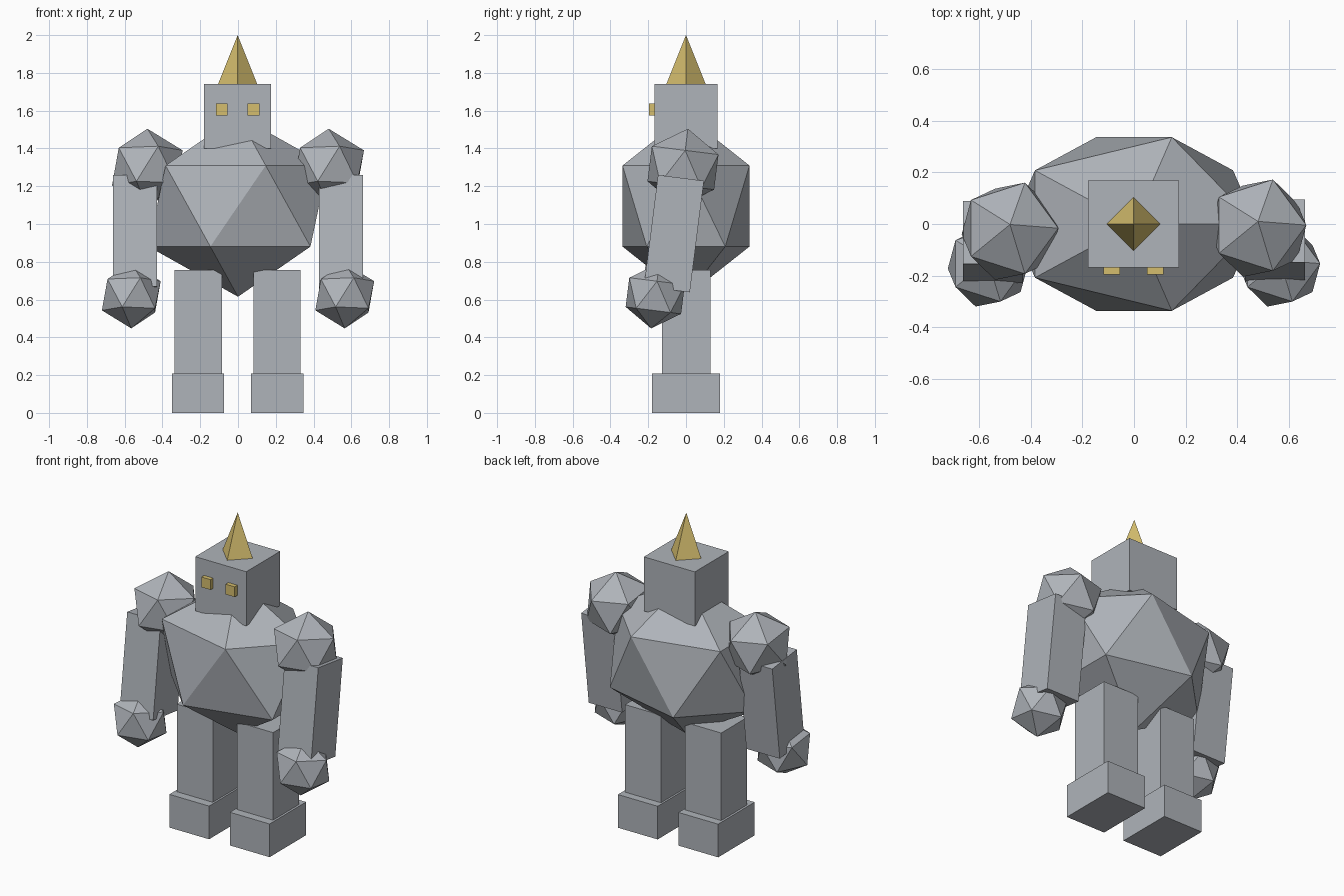
import bpy
from math import radians

cube = bpy.data.objects.get("Cube")
if cube:
    bpy.data.objects.remove(cube, do_unlink=True)


def make_material(name, rgb):
    mat = bpy.data.materials.new(name)
    mat.use_nodes = True
    mat.diffuse_color = (*rgb, 1)
    mat.node_tree.nodes["Principled BSDF"].inputs["Base Color"].default_value = (*rgb, 1)
    return mat


stone = make_material("stone grey", (0.43, 0.455, 0.49))
gold = make_material("dull gold", (0.66, 0.51, 0.155))


def finish(name, mat, scale, tilt=0):
    obj = bpy.context.object
    obj.name = name
    obj.scale = scale
    obj.rotation_euler.x = radians(tilt)
    obj.data.materials.append(mat)
    return obj


def box(name, mat, loc, size, tilt=0):
    bpy.ops.mesh.primitive_cube_add(size=1, location=loc)
    return finish(name, mat, size, tilt)


def rock(name, loc, radii, tilt=0):
    bpy.ops.mesh.primitive_ico_sphere_add(subdivisions=1, radius=1, location=loc)
    return finish(name, stone, radii, tilt)


# Torso and head
rock("torso", (0, 0, 1.095), (0.53, 0.395, 0.48))
box("head", stone, (-0.002, 0, 1.57), (0.354, 0.336, 0.34))

# Four-sided horn
bpy.ops.mesh.primitive_cone_add(vertices=4, radius1=0.104, radius2=0, depth=0.26,
                                location=(-0.002, 0, 1.87))
finish("horn", gold, (1, 1, 1))

# Paired parts; the arms swing slightly forward
SWING = -7.2
for side, s in (("left", 1), ("right", -1)):
    box(side + "_eye", gold, (s * 0.084 - 0.002, -0.175, 1.607), (0.063, 0.04, 0.064))
    box(side + "_leg", stone, (s * 0.209 - 0.002, 0.002, 0.47), (0.25, 0.258, 0.574))
    box(side + "_foot", stone, (s * 0.21 - 0.002, 0, 0.104), (0.276, 0.362, 0.208))
    box(side + "_arm", stone, (s * 0.545, -0.067 + s * 0.003, 0.949),
        (0.232, 0.245, 0.595), SWING)
    rock(side + "_shoulder", (s * 0.48, -0.022 + s * 0.006, 1.297), (0.209,) * 3, SWING)
    rock(side + "_hand", (s * 0.565, -0.163, 0.62), (0.174,) * 3, SWING)
